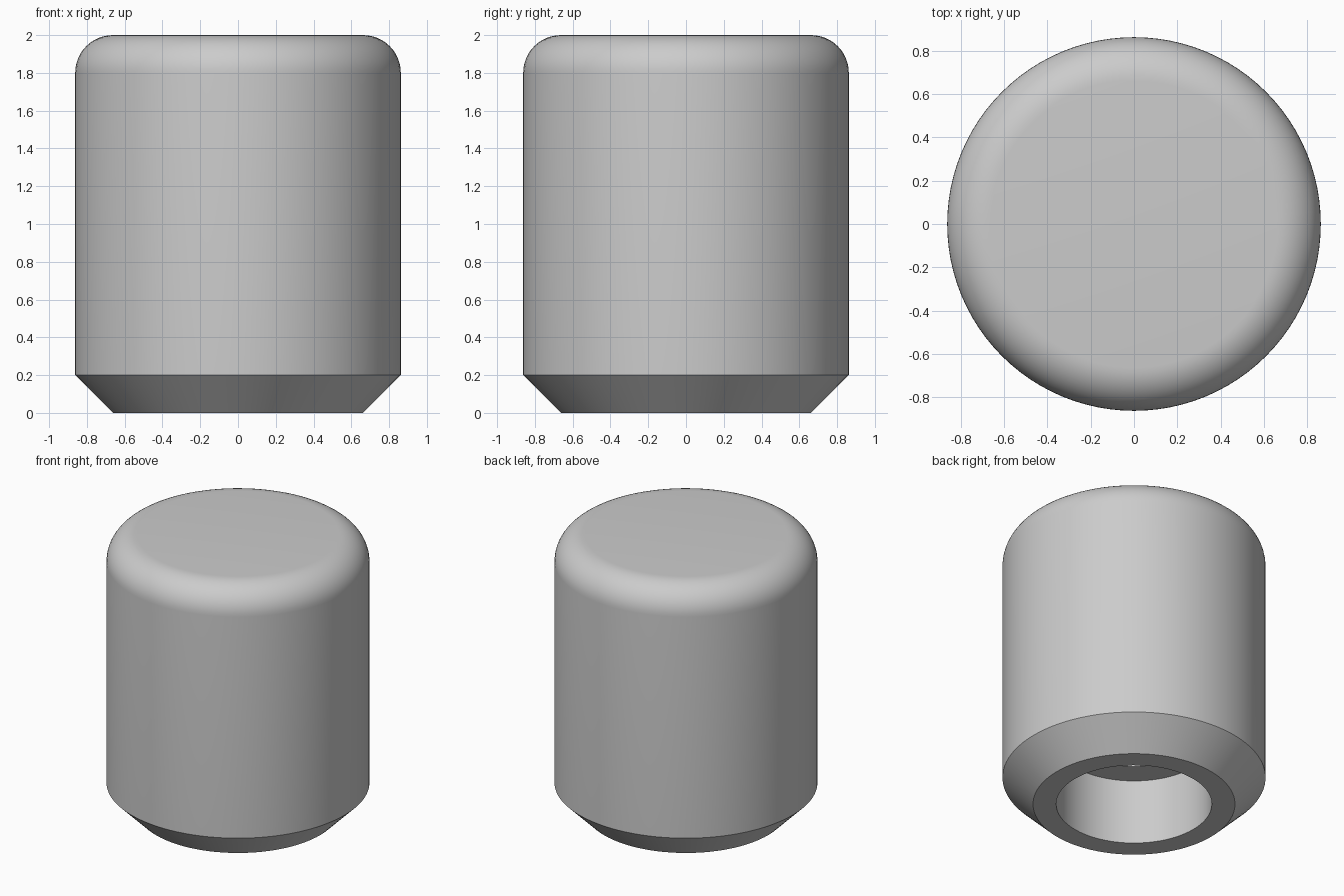
import bpy, bmesh, math

if "Cube" in bpy.data.objects:
    bpy.data.objects.remove(bpy.data.objects["Cube"])

SEGMENTS = 96
R = 0.862        # body radius
EDGE = 0.2       # size of the top rounding and the bottom chamfer


def lathe(name, profile, material):
    """Spin an (r, z) profile around z; it starts and ends on the axis."""
    bm = bmesh.new()
    verts = [bm.verts.new((r, 0, z)) for r, z in profile]
    edges = [bm.edges.new(pair) for pair in zip(verts, verts[1:])]
    bmesh.ops.spin(bm, geom=verts + edges, cent=(0, 0, 0), axis=(0, 0, 1),
                   angle=math.tau, steps=SEGMENTS, use_duplicate=False)
    bmesh.ops.remove_doubles(bm, verts=bm.verts, dist=1e-4)
    bmesh.ops.recalc_face_normals(bm, faces=bm.faces)
    mesh = bpy.data.meshes.new(name)
    bm.to_mesh(mesh)
    bm.free()
    mesh.materials.append(material)
    obj = bpy.data.objects.new(name, mesh)
    bpy.context.collection.objects.link(obj)
    bpy.context.view_layer.objects.active = obj
    obj.select_set(True)
    bpy.ops.object.shade_smooth_by_angle(angle=math.radians(25))
    return obj


grey = bpy.data.materials.new("light grey")
grey.diffuse_color = (0.6, 0.6, 0.6, 1)
grey.use_nodes = True
grey.node_tree.nodes["Principled BSDF"].inputs["Base Color"].default_value = grey.diffuse_color

# Stepped blind hole: wide mouth, then a narrower bore
hole = [(0, 1.5), (0.32, 1.5), (0.32, 0.47), (0.51, 0.47), (0.51, 0)]

# Bottom rim, chamfer and straight wall
shell = [(R - EDGE, 0), (R, EDGE)]

# Quarter-round shoulder up to the flat top
shoulder = []
for i in range(13):
    a = math.radians(90 * i / 12)
    shoulder.append((R - EDGE + EDGE * math.cos(a), 2 - EDGE + EDGE * math.sin(a)))

lathe("cap_body", hole + shell + shoulder + [(0, 2)], grey)
